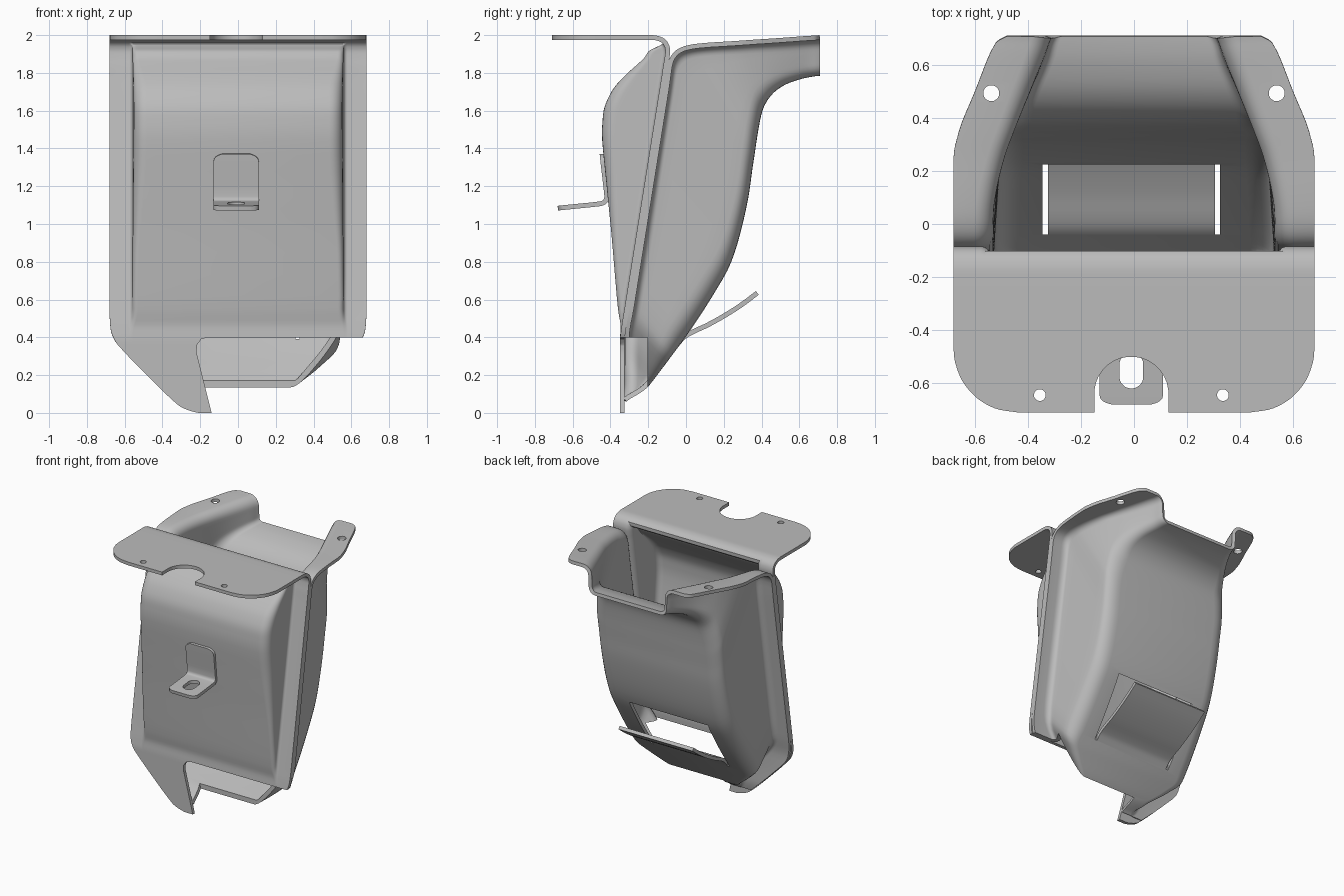
import bpy, bmesh, math

if "Cube" in bpy.data.objects:
    bpy.data.objects.remove(bpy.data.objects["Cube"])

THICK = 0.025   # sheet thickness
OFF = -0.01     # sideways offset of the cut features

metal = bpy.data.materials.new("grey metal")
metal.use_nodes = True
GREY = (0.5, 0.5, 0.5, 1)
metal.diffuse_color = GREY
metal.node_tree.nodes["Principled BSDF"].inputs["Base Color"].default_value = GREY


def link(name, bm):
    mesh = bpy.data.meshes.new(name)
    bm.to_mesh(mesh)
    bm.free()
    obj = bpy.data.objects.new(name, mesh)
    bpy.context.collection.objects.link(obj)
    mesh.materials.append(metal)
    return obj


def smooth_rows(rows, steps):
    """Monotone cubic interpolation of every column of a station table."""
    def column(c):
        d = [b - a for a, b in zip(c, c[1:])]
        inner = [2 * a * b / (a + b) if a * b > 0 else 0 for a, b in zip(d, d[1:])]
        m = [d[0]] + inner + [d[-1]]
        out = []
        for i in range(len(d)):
            for k in range(steps):
                t = k / steps
                s = t * t * (3 - 2 * t)
                out.append(c[i] + d[i] * s + m[i] * t * (1 - t) ** 2
                           - m[i + 1] * t * t * (1 - t))
        return out + [c[-1]]
    return list(zip(*[column(c) for c in zip(*rows)]))


def sheet(name, grid, cutters=()):
    """Skin a grid of points, thicken it, cut it and shade it."""
    bm = bmesh.new()
    verts = [[bm.verts.new(p) for p in row] for row in grid]
    for a, b in zip(verts, verts[1:]):
        for j in range(len(a) - 1):
            bm.faces.new((a[j], a[j + 1], b[j + 1], b[j]))
    obj = link(name, bm)
    solid = obj.modifiers.new("thickness", 'SOLIDIFY')
    solid.thickness = THICK
    solid.offset = -1
    for cutter in cutters:
        mod = obj.modifiers.new("cut", 'BOOLEAN')
        mod.operation = 'DIFFERENCE'
        mod.solver = 'EXACT'
        mod.object = cutter
    graph = bpy.context.evaluated_depsgraph_get()
    baked = bpy.data.meshes.new_from_object(obj.evaluated_get(graph))
    obj.modifiers.clear()
    obj.data = baked
    bpy.ops.object.select_all(action='DESELECT')
    obj.select_set(True)
    bpy.context.view_layer.objects.active = obj
    bpy.ops.object.shade_smooth_by_angle(angle=math.radians(35))
    return obj


def pressed_row(ry, rz, sy, sz, w, outer, r1, r2):
    """One cross-section: flange, fillet, wall, rounded corner and floor."""
    dy, dz = sy - ry, sz - rz
    depth = math.hypot(dy, dz)
    r2 = max(.03, min(r2, depth * .3))
    # shallow pressings use only part of each arc, so they fade out smoothly
    turn = max(.3, math.acos(max(0, 1 - depth / (r1 + r2))))
    wall = max(.01, depth - r1 - r2)
    arc = [turn * k / 6 for k in range(7)]
    half = [(outer, 0)]
    half += [(w + r1 * (1 - math.sin(a)), r1 * (1 - math.cos(a))) for a in arc]
    x0, d0 = half[-1]
    lean = math.cos(turn) + .04
    half += [(x0 - wall * lean * k / 6, d0 + wall * math.sin(turn) * k / 6)
             for k in range(1, 7)]
    x1, d1 = half[-1]
    half += [(x1 - r2 * (math.sin(turn) - math.sin(a)), d1 + r2 * (math.cos(a) - math.cos(turn)))
             for a in reversed(arc[:-1])]
    section = [(-x, d) for x, d in half] + [(x, d) for x, d in reversed(half)]
    k = 1 / half[-1][1]
    return [(x, ry + dy * k * d, rz + dz * k * d) for x, d in section]


def strip_row(y, z, half):
    return [(OFF + half * s, y, z) for s in (-1, 0, 1)]


def prism(outline, lo, hi, upright=True):
    """Helper solid for cutting, along z or along y."""
    bm = bmesh.new()
    ends = [[bm.verts.new((a, b, t) if upright else (a, t, b)) for a, b in outline]
            for t in (lo, hi)]
    for e in ends:
        bm.faces.new(e)
    n = len(outline)
    for i in range(n):
        j = (i + 1) % n
        bm.faces.new((ends[0][i], ends[0][j], ends[1][j], ends[1][i]))
    bmesh.ops.recalc_face_normals(bm, faces=bm.faces)
    obj = link("cutter", bm)
    obj.hide_render = True
    return obj


def slot(x, y0, y1, r, lo, hi):
    """Round hole, or long slot from y0 to y1."""
    pts = []
    for k in range(32):
        a = 2 * math.pi * (k + 0.5) / 32
        pts.append((x + r * math.cos(a), (y1 if math.sin(a) > 0 else y0) + r * math.sin(a)))
    return prism(pts, lo, hi)


# Cutters: lower front cutaway, notch, screw holes, rear window
cutaway = prism([(-.115, -.1), (-.22, .32), (-.217, .36), (-.195, .39), (-.16, .4),
                 (.9, .4), (.9, -.1)], -.7, -.205, upright=False)
notch = slot(OFF, -.9, -.64, .14, 1.9, 2.1)
front_holes = [slot(OFF + s * .345, -.645, -.645, .022, 1.9, 2.1) for s in (-1, 1)]
rear_holes = [slot(s * .538, .493, .493, .03, 1.9, 2.1) for s in (-1, 1)]
window = prism([(OFF + a * .335, b) for a, b in
                ((-1, -.04), (1, -.04), (1, .225), (-1, .225))], .3, .88)
tab_slot = slot(OFF, -.575, -.53, .045, 1, 1.2)

# Front shell: flange y, flange z, bulge depth, flange half width
front = [
    (-.35, 0, 0, .21), (-.35, .01, 0, .25), (-.35, .03, 0, .3), (-.35, .07, 0, .35),
    (-.35, .32, 0, .6), (-.35, .38, 0, .65), (-.342, .45, .004, .675),
    (-.326, .55, .034, .68), (-.262, .95, .133, .68), (-.222, 1.2, .198, .68),
    (-.174, 1.5, .271, .68), (-.158, 1.6, .278, .68), (-.142, 1.7, .253, .68),
    (-.129, 1.78, .2, .68), (-.12, 1.84, .143, .68), (-.113, 1.88, .108, .68),
    (-.109, 1.915, .088, .68), (-.113, 1.938, .04, .68), (-.125, 1.957, 0, .68),
    (-.15, 1.97, 0, .68), (-.19, 1.975, 0, .68), (-.47, 1.975, 0, .68),
    (-.56, 1.975, 0, .662), (-.62, 1.975, 0, .627), (-.67, 1.975, 0, .573),
    (-.7, 1.975, 0, .507), (-.71, 1.975, 0, .44)]
sheet("front_shell",
      [pressed_row(y, z, y - d, z, min(.56, w - .1), w, .02, .07)
       for y, z, d, w in smooth_rows(front, 4)],
      [cutaway, notch] + front_holes)

# Back shell: rim y, rim z, floor y, floor z, pocket half width, flange half width
back = [
    (.71, 1.975, .71, 1.785, .335, .48), (.69, 1.973, .69, 1.783, .343, .515),
    (.65, 1.971, .64, 1.775, .358, .54), (.5, 1.96, .53, 1.74, .415, .60),
    (.35, 1.95, .45, 1.68, .472, .66), (.25, 1.943, .405, 1.6, .508, .68),
    (.12, 1.935, .38, 1.48, .54, .68), (.03, 1.925, .365, 1.38, .553, .68),
    (-.03, 1.905, .35, 1.28, .555, .68), (-.066, 1.86, .335, 1.17, .555, .68),
    (-.092, 1.7, .3, 1, .555, .68), (-.14, 1.4, .24, .8, .555, .68),
    (-.204, 1, .135, .61, .555, .68), (-.252, .7, 0, .405, .555, .68),
    (-.276, .55, -.07, .31, .545, .68), (-.3, .4, -.13, .23, .46, .655),
    (-.3, .25, -.21, .13, .32, .53), (-.3, .15, -.26, .095, .27, .43),
    (-.31, .08, -.295, .075, .23, .355), (-.315, .06, -.315, .06, .21, .335)]
sheet("back_shell",
      [pressed_row(*row, .05, .11) for row in smooth_rows(back, 4)],
      [cutaway, window] + rear_holes)

# Rear deflector flap bent out of the window
flap = [(-.06, .365), (-.02, .41), (.03, .44), (.1, .472), (.2, .527), (.29, .585), (.37, .645)]
sheet("rear_flap", [strip_row(y, z, .315) for y, z in smooth_rows(flap, 3)])

# Bent tab on the front panel
tab = [(-.68, 1.096, .075), (-.672, 1.097, .1), (-.645, 1.1, .12), (-.46, 1.119, .12),
       (-.442, 1.124, .12), (-.432, 1.145, .12), (-.453, 1.33, .12), (-.456, 1.36, .1),
       (-.457, 1.37, .075)]
sheet("front_tab", [strip_row(*row) for row in smooth_rows(tab, 3)], [tab_slot])

# Remove the cutting helpers
for obj in [o for o in bpy.data.objects if o.name.startswith("cutter")]:
    bpy.data.objects.remove(obj)
